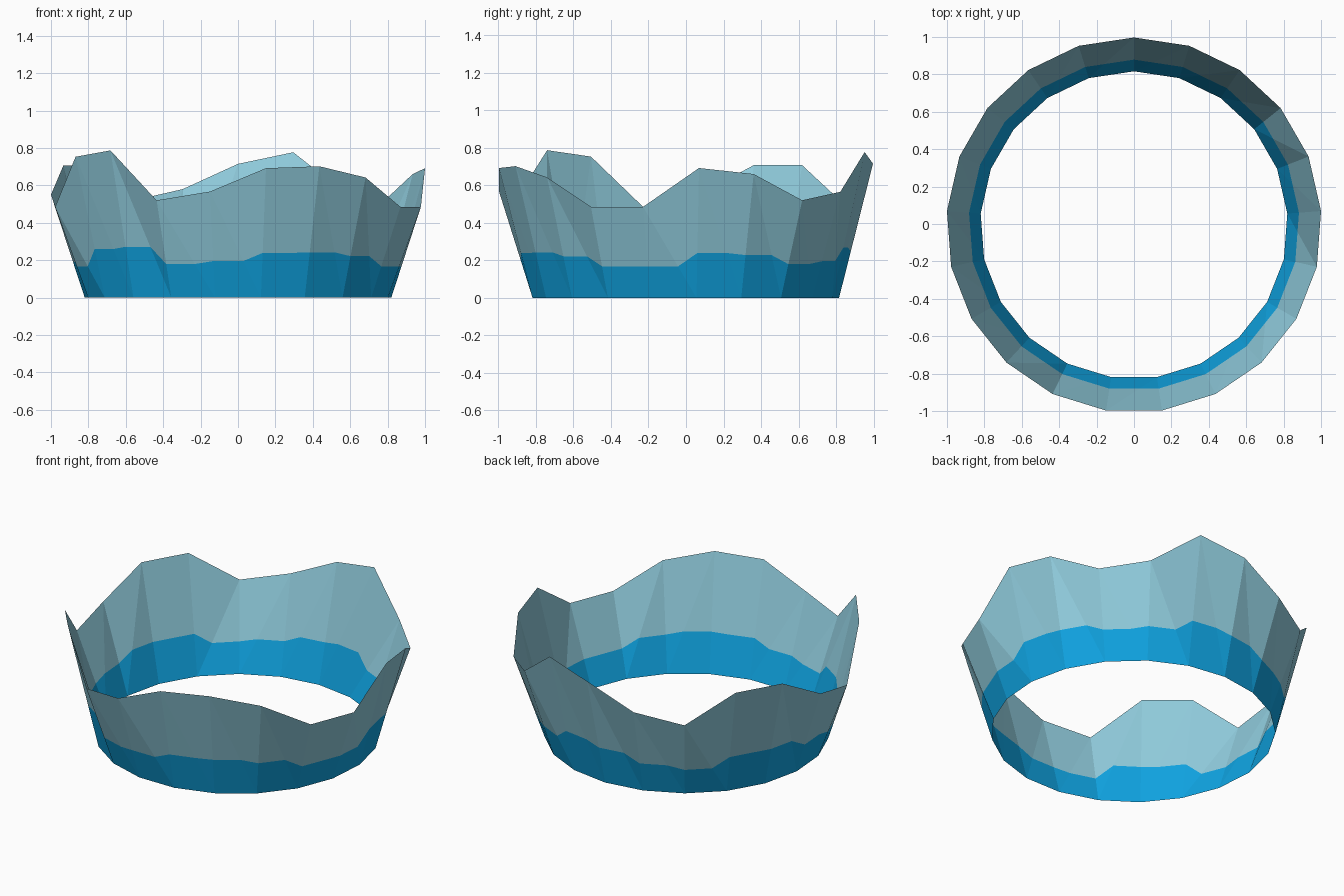
import bpy, bmesh, math

if "Cube" in bpy.data.objects:
    bpy.data.objects.remove(bpy.data.objects["Cube"])

SIDES = 21
R_BOTTOM, R_TOP = 0.822, 1.0028
BAND = 0.345          # share of the wall height that is painted blue
Y_SHIFT = -0.0056     # centres the odd-sided ring

# rim height at each corner, clockwise from the back
RIM = [0.715, 0.777, 0.565, 0.52, 0.66, 0.692, 0.485, 0.485, 0.642, 0.702, 0.692,
       0.567, 0.52, 0.787, 0.753, 0.485, 0.55, 0.707, 0.707, 0.518, 0.58]


def material(name, color):
    m = bpy.data.materials.new(name)
    m.diffuse_color = (*color, 1.0)
    m.use_nodes = True
    m.node_tree.nodes["Principled BSDF"].inputs["Base Color"].default_value = m.diffuse_color
    return m


def corner(k, radius, z):
    a = math.tau * k / SIDES
    return (radius * math.sin(a), radius * math.cos(a) + Y_SHIFT, z)


bm = bmesh.new()

# corner columns: bottom, band line, rim
bottom = [bm.verts.new(corner(k, R_BOTTOM, 0)) for k in range(SIDES)]
rim = [bm.verts.new(corner(k, R_TOP, RIM[k])) for k in range(SIDES)]
band = [bm.verts.new(b.co.lerp(t.co, BAND)) for b, t in zip(bottom, rim)]

# each wall panel is folded along a diagonal, and the band line bends there
for k in range(SIDES):
    n = (k + 1) % SIDES
    mid = bm.verts.new(bottom[k].co.lerp(rim[n].co, BAND))
    panels = [((bottom[k], mid, band[n], bottom[n]), 1),
              ((bottom[k], band[k], mid), 1),
              ((band[n], mid, rim[n]), 0),
              ((mid, band[k], rim[k], rim[n]), 0)]
    for verts, mat in panels:
        bm.faces.new(verts).material_index = mat

bmesh.ops.recalc_face_normals(bm, faces=bm.faces)
mesh = bpy.data.meshes.new("wavy_ring_wall")
bm.to_mesh(mesh)
bm.free()
mesh.materials.append(material("pale teal", (0.283, 0.61, 0.73)))
mesh.materials.append(material("bright blue", (0.005, 0.376, 0.77)))
ring = bpy.data.objects.new("wavy_ring_wall", mesh)
bpy.context.collection.objects.link(ring)
